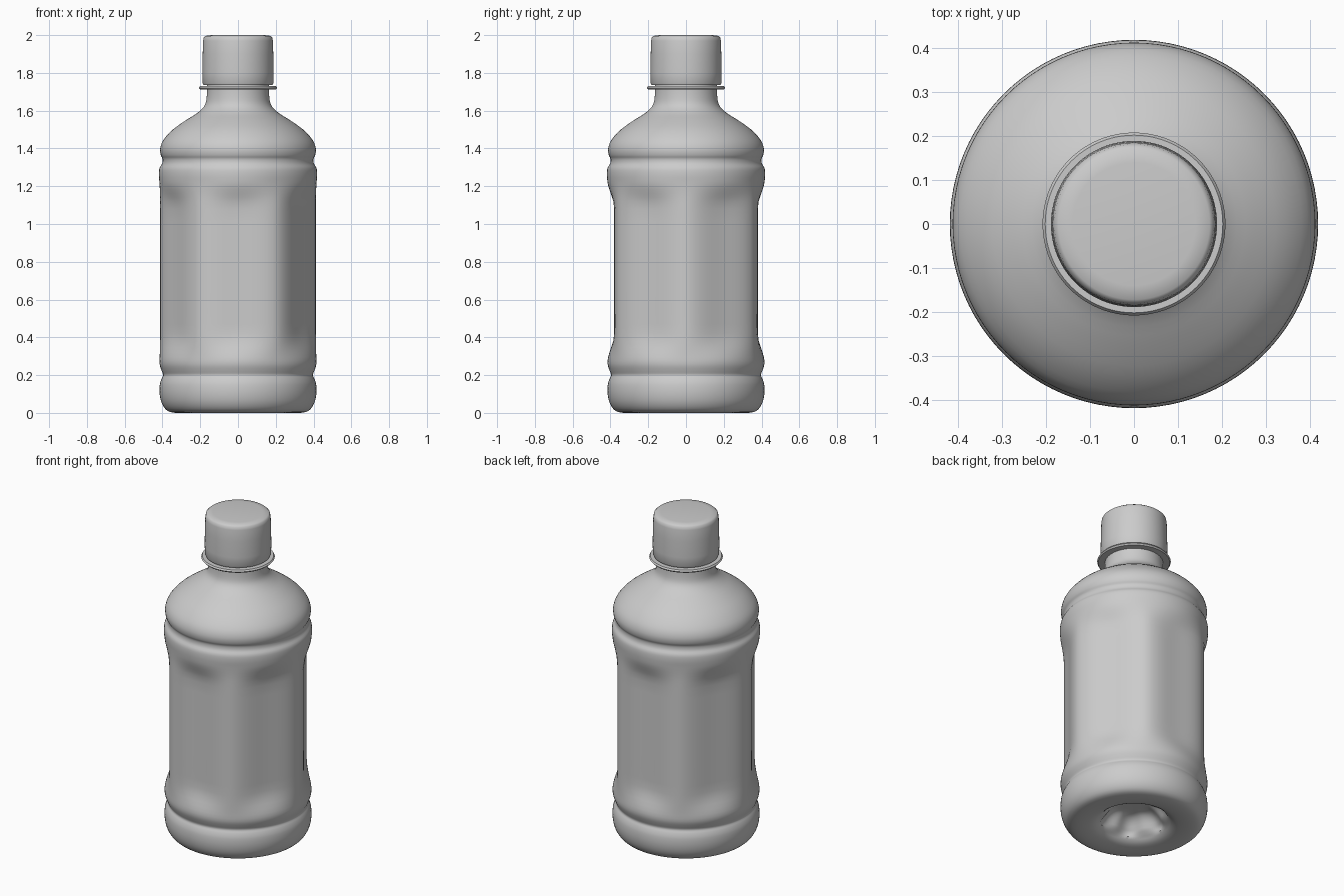
import bpy, bmesh, math

if "Cube" in bpy.data.objects:
    bpy.data.objects.remove(bpy.data.objects["Cube"], do_unlink=True)

grey = bpy.data.materials.new("plain grey")
grey.use_nodes = True
COLOR = (0.6, 0.6, 0.6, 1)
grey.diffuse_color = COLOR
grey.node_tree.nodes["Principled BSDF"].inputs["Base Color"].default_value = COLOR


def smoothstep(a, b, v):
    t = min(max((v - a) / (b - a), 0), 1)
    return t * t * (3 - 2 * t)


def refine(points, steps=3):
    """Catmull-Rom smoothing of a radius/height profile."""
    out = []
    for i in range(len(points) - 1):
        p0, p1, p2 = points[max(i - 1, 0)], points[i], points[i + 1]
        p3 = points[min(i + 2, len(points) - 1)]
        for s in range(steps):
            t = s / steps
            out.append(tuple(
                0.5 * (2 * b + (c - a) * t + (2 * a - 5 * b + 4 * c - d) * t ** 2
                       + (3 * b - a - 3 * c + d) * t ** 3)
                for a, b, c, d in zip(p0, p1, p2, p3)))
    return out + [points[-1]]


def lathe(name, profile, sides=96, shape=lambda r, z, a: r, closed=False):
    """Spin a profile around z; shape() can vary the radius by angle."""
    bm = bmesh.new()
    rings = []
    for r, z in profile:
        ring = []
        for k in range(sides):
            a = math.tau * k / sides
            q = shape(r, z, a)
            ring.append(bm.verts.new((q * math.cos(a), q * math.sin(a), z)))
        rings.append(ring)
    pairs = list(zip(rings, rings[1:]))
    if closed:
        pairs.append((rings[-1], rings[0]))
    for low, high in pairs:
        for k in range(sides):
            n = (k + 1) % sides
            bm.faces.new((low[k], low[n], high[n], high[k]))
    if not closed:
        bm.faces.new(rings[0][::-1])
        bm.faces.new(rings[-1])
    bmesh.ops.recalc_face_normals(bm, faces=bm.faces)
    mesh = bpy.data.meshes.new(name)
    bm.to_mesh(mesh)
    bm.free()
    mesh.materials.append(grey)
    obj = bpy.data.objects.new(name, mesh)
    bpy.context.collection.objects.link(obj)
    bpy.ops.object.select_all(action="DESELECT")
    obj.select_set(True)
    bpy.context.view_layer.objects.active = obj
    bpy.ops.object.shade_smooth_by_angle(angle=math.radians(50))
    return obj


def body_shape(r, z, a):
    # Six soft panels between the ribs, with corners on the x axis
    if 0.25 < z < 1.25 and r > 0.3:
        fade = smoothstep(0.27, 0.42, z) * (1 - smoothstep(1.08, 1.23, z))
        return r - 0.034 * fade * (0.5 - 0.5 * math.cos(6 * a)) ** 0.8
    # Lobes inside the hollow base
    if z < 0.2 and r < 0.19:
        return r * (1 + 0.08 * math.cos(6 * a))
    return r


# Bottle body: hollow base, foot, panels, ribs, shoulder, neck
body = [
    (0.05, 0.13), (0.1, 0.125), (0.14, 0.1), (0.18, 0.05), (0.22, 0.015),
    (0.27, 0.002), (0.33, 0.0), (0.375, 0.012), (0.403, 0.05), (0.415, 0.1),
    (0.414, 0.15), (0.405, 0.18), (0.396, 0.2), (0.405, 0.225), (0.415, 0.26),
    (0.414, 0.32), (0.413, 0.42), (0.413, 0.6), (0.413, 0.85), (0.413, 1.08),
    (0.413, 1.16), (0.416, 1.22), (0.419, 1.26), (0.416, 1.295), (0.402, 1.32),
    (0.4, 1.345), (0.409, 1.365), (0.412, 1.4), (0.395, 1.445), (0.345, 1.5),
    (0.275, 1.55), (0.215, 1.588), (0.178, 1.625), (0.166, 1.67), (0.163, 1.74),
]
lathe("bottle_body", refine(body), shape=body_shape)

# Thin collar ring under the cap
lathe("neck_ring", [(0.15, 1.713), (0.202, 1.713), (0.208, 1.721),
                    (0.202, 1.73), (0.15, 1.73)], closed=True)

# Screw cap
lathe("screw_cap", [(0.182, 1.735), (0.187, 1.745), (0.189, 1.8), (0.187, 1.9),
                    (0.185, 1.97), (0.181, 1.988), (0.172, 1.996), (0.14, 2.0)])
